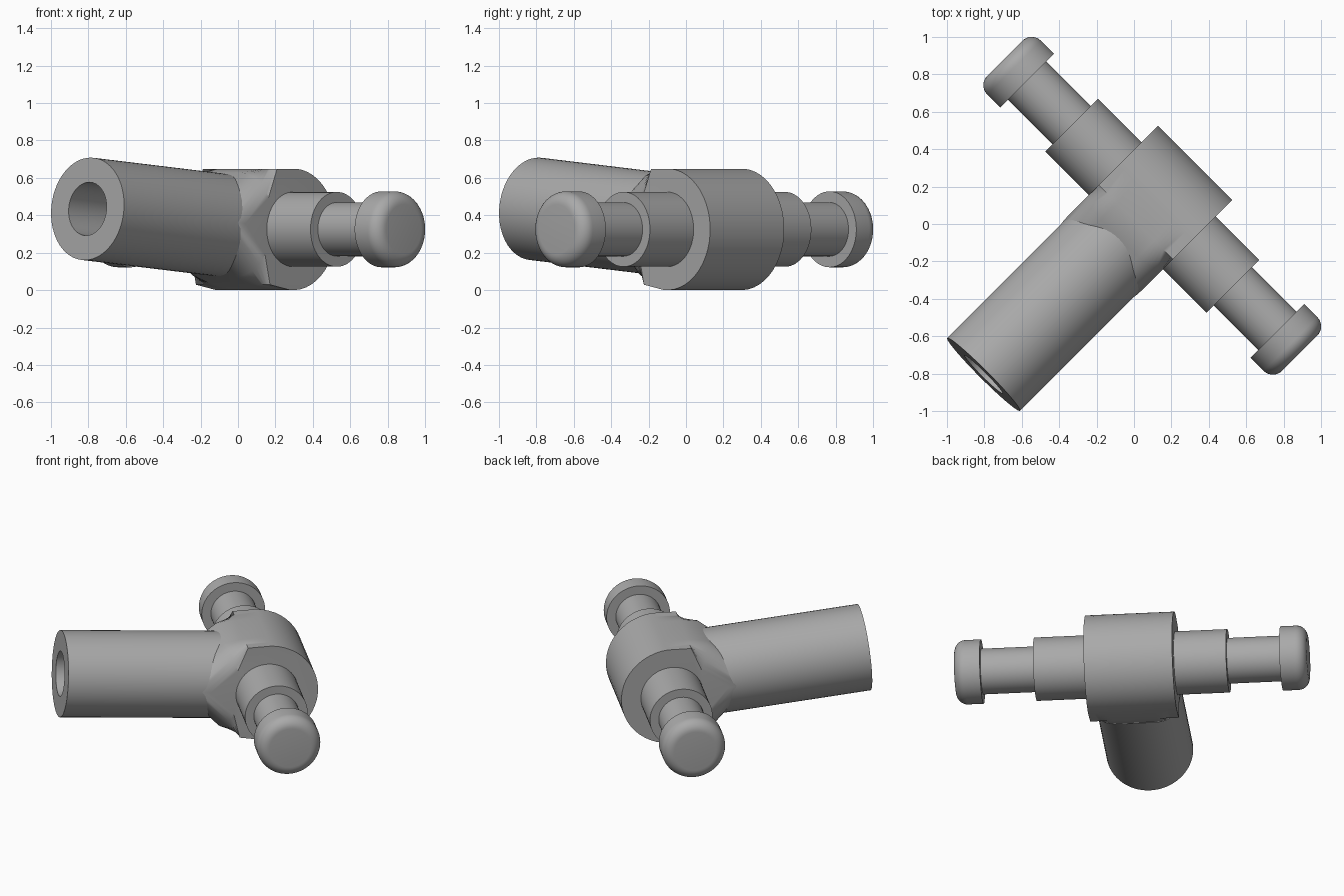
import bpy, bmesh, math
from mathutils import Matrix, Vector

cube = bpy.data.objects.get("Cube")
if cube:
    bpy.data.objects.remove(cube, do_unlink=True)

grey = bpy.data.materials.new("plain_grey")
grey.use_nodes = True
GREY = (0.4, 0.4, 0.4, 1)
grey.diffuse_color = GREY
grey.node_tree.nodes["Principled BSDF"].inputs["Base Color"].default_value = GREY

# Shared frame: axle along u, handle along v, tilted slightly upward
CENTRE = Vector((0.0975, 0.0975, 0.325))
TILT = math.radians(4.9)
u = Vector((1, -1, 0)).normalized()
flat = Vector((-1, -1, 0)).normalized()
v = flat * math.cos(TILT) + Vector((0, 0, math.sin(TILT)))
w = u.cross(v)


def frame(a, b, c):
    m = Matrix((a, b, c)).transposed().to_4x4()
    m.translation = CENTRE
    return m


def finish(name, bm, matrix):
    bmesh.ops.recalc_face_normals(bm, faces=bm.faces)
    bm.transform(matrix)
    mesh = bpy.data.meshes.new(name)
    bm.to_mesh(mesh)
    bm.free()
    mesh.materials.append(grey)
    obj = bpy.data.objects.new(name, mesh)
    bpy.context.collection.objects.link(obj)
    bpy.ops.object.select_all(action='DESELECT')
    obj.select_set(True)
    bpy.context.view_layer.objects.active = obj
    bpy.ops.object.shade_smooth_by_angle(angle=math.radians(35))


def lathe(name, profile, matrix, steps=64):
    """Spin (radius, distance) points around the local z axis."""
    bm = bmesh.new()
    verts = [bm.verts.new((r, 0, t)) for r, t in profile]
    edges = [bm.edges.new(pair) for pair in zip(verts, verts[1:])]
    bmesh.ops.spin(bm, geom=verts + edges, cent=(0, 0, 0), axis=(0, 0, 1),
                   angle=math.tau, steps=steps)
    bmesh.ops.remove_doubles(bm, verts=bm.verts, dist=1e-5)
    finish(name, bm, matrix)


# Hub: side profile, round at the back and wedge-shaped toward the handle
R, HALF = 0.325, 0.28
arc = [math.pi * (0.5 + i / 24) for i in range(25)]
wedge = [(0.15, 0.31), (0.27, 0.28)]
profile = [(R * math.cos(a), R * math.sin(a)) for a in arc]
profile += [(p, -q) for p, q in wedge] + [(0.57, 0)] + wedge[::-1]
bm = bmesh.new()
rings = [[bm.verts.new((s * HALF, p, q)) for p, q in profile] for s in (-1, 1)]
caps = [bm.faces.new(ring) for ring in rings]
for i in range(len(profile)):
    j = (i + 1) % len(profile)
    bm.faces.new((rings[0][i], rings[0][j], rings[1][j], rings[1][i]))
rim = [e for f in caps for e in f.edges]
bmesh.ops.bevel(bm, geom=rim, offset=0.14, offset_type='OFFSET', segments=8,
                profile=0.5, affect='EDGES', clamp_overlap=True)
finish("hub", bm, frame(u, v, w))

# Handle tube with a blind bore
lathe("handle_tube", [(0, 0), (0.275, 0), (0.275, 1.28), (0.143, 1.28),
                      (0.143, 0.5), (0, 0.5)], frame(w, u, v))

# Stepped axle
half_axle = [(0.2, 0.61), (0.144, 0.61), (0.144, 1.0), (0, 1.0)]
lathe("stepped_axle", [(r, -t) for r, t in half_axle[::-1]] + half_axle,
      frame(v, w, u))

# Rounded end caps
CAP_R, TIP, ROUND = 0.203, 1.115, 0.07
cap = [(0, 0.947), (CAP_R, 0.947)]
for i in range(9):
    a = math.pi / 2 * i / 8
    cap.append((CAP_R - ROUND + ROUND * math.cos(a),
                TIP - ROUND + ROUND * math.sin(a)))
cap.append((0, TIP))
for name, side in (("right_end_cap", -1), ("left_end_cap", 1)):
    lathe(name, [(r, side * t) for r, t in cap], frame(v, w, u))
